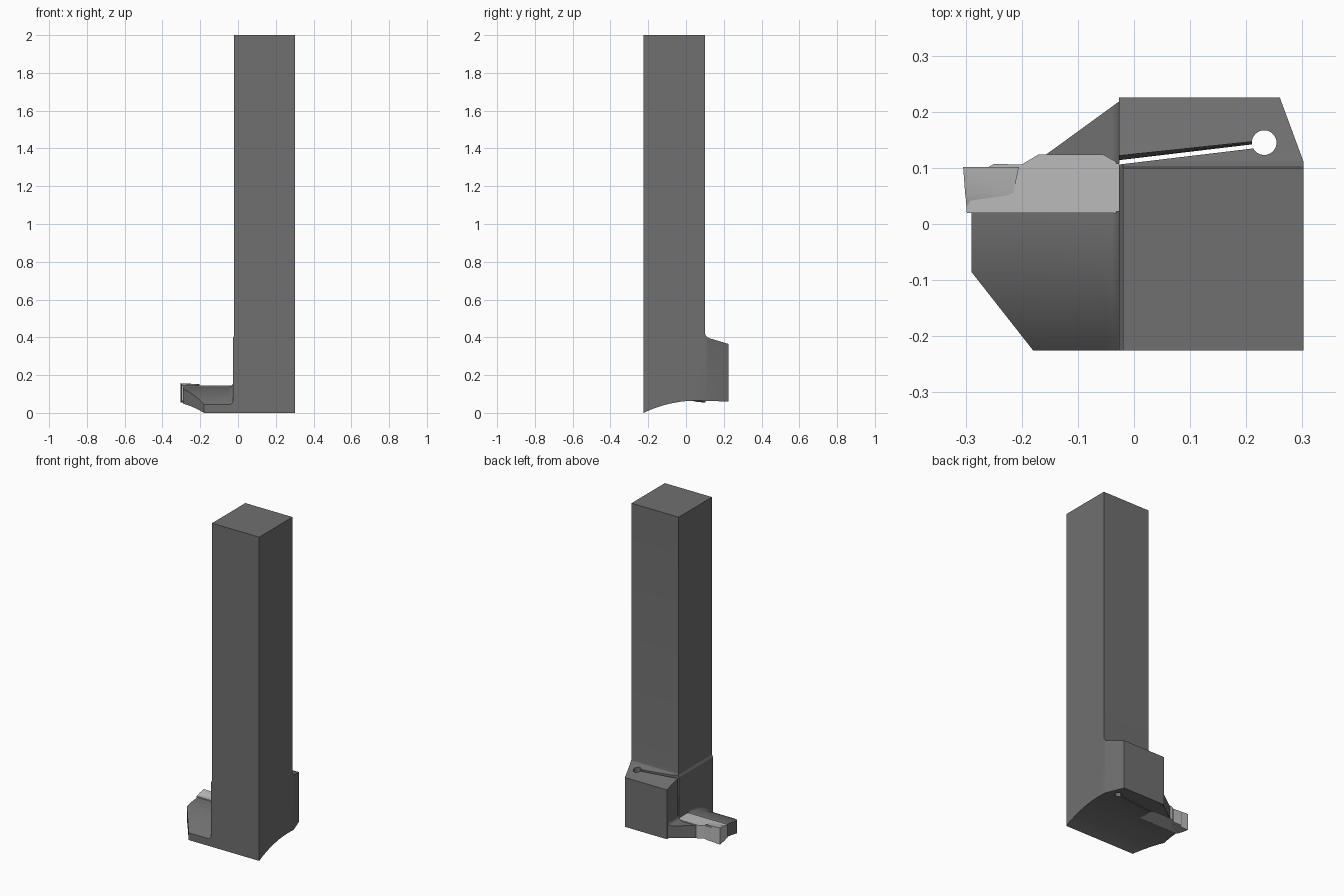
import bpy, bmesh, math
from mathutils import Vector

if "Cube" in bpy.data.objects:
    bpy.data.objects.remove(bpy.data.objects["Cube"])


def material(name, grey):
    m = bpy.data.materials.new(name)
    m.diffuse_color = (grey, grey, grey, 1)
    m.use_nodes = True
    m.node_tree.nodes["Principled BSDF"].inputs["Base Color"].default_value = m.diffuse_color
    return m


steel = material("dark_steel", 0.16)
carbide = material("light_carbide", 0.5)


def loft(name, rings, mat=None, cuts=()):
    """Skin matching rings, cap both ends, then trim by (point, outward normal) planes."""
    bm = bmesh.new()
    vs = [[bm.verts.new(p) for p in r] for r in rings]
    n = len(rings[0])
    for a, b in zip(vs, vs[1:]):
        for i in range(n):
            j = (i + 1) % n
            bm.faces.new((a[i], a[j], b[j], b[i]))
    bm.faces.new(vs[0][::-1])
    bm.faces.new(vs[-1])
    bmesh.ops.remove_doubles(bm, verts=bm.verts[:], dist=1e-5)
    for co, no in cuts:
        r = bmesh.ops.bisect_plane(bm, geom=bm.verts[:] + bm.edges[:] + bm.faces[:],
                                   plane_co=co, plane_no=no, clear_outer=True)
        edges = [e for e in r["geom_cut"] if isinstance(e, bmesh.types.BMEdge)]
        bmesh.ops.holes_fill(bm, edges=edges, sides=0)
    bmesh.ops.recalc_face_normals(bm, faces=bm.faces[:])
    me = bpy.data.meshes.new(name)
    bm.to_mesh(me)
    bm.free()
    ob = bpy.data.objects.new(name, me)
    bpy.context.collection.objects.link(ob)
    if mat:
        me.materials.append(mat)
    return ob


def flat_z(pts, z):
    return [(x, y, z) for x, y in pts]


def select(ob):
    bpy.ops.object.select_all(action='DESELECT')
    ob.select_set(True)
    bpy.context.view_layer.objects.active = ob


def subtract(ob, cutter):
    cutter.hide_render = True
    mod = ob.modifiers.new("cut", 'BOOLEAN')
    mod.object = cutter
    mod.solver = 'EXACT'
    select(ob)
    bpy.ops.object.modifier_apply(modifier=mod.name)
    bpy.data.objects.remove(cutter)


def arc(y, y0, top, radius):
    d = max(0, y0 - y)
    return top - radius + math.sqrt(radius * radius - d * d)


def floor_z(y):
    return arc(y, 0.06, 0.065, 0.657)


def jaw_top(y):
    return arc(y, 0.02, 0.14, 0.363)


def span(a, b, n):
    return [a + (b - a) * i / n for i in range(n + 1)]


# shank and clamping head in one body
def body_ring(x, top):
    pts = [(y, floor_z(y)) for y in span(-0.225, 0.06, 16)]
    pts += [(0.225, 0.06), (0.225, 0.365), (0.125, 0.395), (0.112, 0.401),
            (0.103, 0.412), (0.10, 0.43), (0.10, 2), (-0.225, 2)]
    return [(x, y, min(z, top)) for y, z in pts]


body = loft("shank_and_head",
            [body_ring(-0.027, 0.395), body_ring(-0.02, 0.41),
             body_ring(-0.02, 2), body_ring(0.3025, 2)], steel,
            [(Vector((0.3025, 0.11, 0)), Vector((0.115, 0.0425, 0)))])

# tapered clamping slit and its relief hole
slit = loft("slit_cutter", [
    flat_z([(-0.06, 0.102), (0.232, 0.137), (0.232, 0.144), (-0.06, 0.109)], 0.03),
    flat_z([(-0.06, 0.102), (0.232, 0.137), (0.232, 0.150), (-0.06, 0.119)], 0.45)])
circle = [(0.232 + 0.022 * math.cos(a), 0.145 + 0.022 * math.sin(a))
          for a in span(0, math.tau, 32)[:-1]]
hole = loft("hole_cutter", [flat_z(circle, 0.03), flat_z(circle, 0.45)])
subtract(body, slit)
subtract(body, hole)

# jaw stations along x: straight run, then a fillet up into the head
stations = [(-0.29, 0)] + [(-0.047 + 0.021 * math.sin(a), 0.021 * (1 - math.cos(a)))
                           for a in span(0, math.pi / 2, 6)]


def jaw(name, y0, y1, cut):
    ys = span(y0, y1, 14)
    rings = [[(x, y, floor_z(y)) for y in ys] +
             [(x, y, jaw_top(y) + rise) for y in reversed(ys)] for x, rise in stations]
    return loft(name, rings, steel, [cut])


lower = jaw("lower_jaw", -0.225, 0.022,
            (Vector((-0.18, -0.225, 0)), Vector((-0.14, -0.11, 0))))
upper = jaw("upper_jaw", 0.108, 0.225,
            (Vector((-0.027, 0.218, 0)), Vector((-0.093, 0.128, 0))))

# cutting insert: shaped body and flared tip
outline = [(-0.298, 0.02), (-0.027, 0.02), (-0.027, 0.108), (-0.055, 0.124),
           (-0.17, 0.124), (-0.20, 0.106), (-0.25, 0.107), (-0.26, 0.101), (-0.303, 0.101)]
insert = loft("insert_body", [flat_z(outline, 0.064), flat_z(outline, 0.146)], carbide)


def tip_ring(y, x0, x1, z0, z1):
    return [(x0, y, z0), (x1, y, z0 + 0.005), (x1, y, z1 - 0.005), (x0, y, z1)]


tip = loft("insert_tip", [tip_ring(0.03, -0.298, -0.285, 0.064, 0.146),
                          tip_ring(0.055, -0.301, -0.215, 0.059, 0.152),
                          tip_ring(0.102, -0.3045, -0.205, 0.054, 0.157)], carbide)

for ob in (body, lower, upper, insert, tip):
    select(ob)
    bpy.ops.object.shade_smooth_by_angle(angle=math.radians(25))
